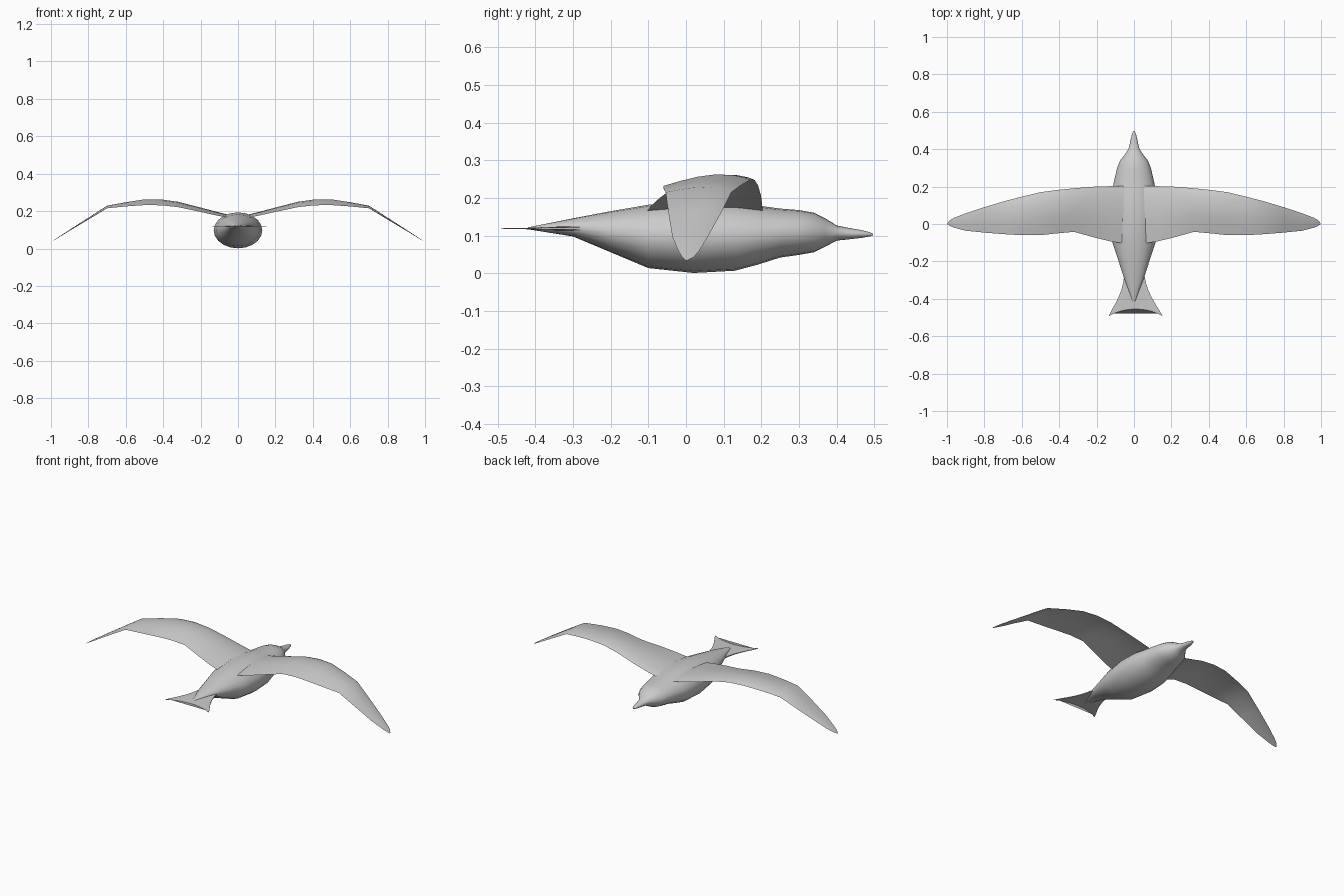
import bpy
from math import sin, cos, pi, radians


def add_mesh(name, verts, faces, angle=50):
    me = bpy.data.meshes.new(name)
    me.from_pydata(verts, [], faces)
    me.update()
    ob = bpy.data.objects.new(name, me)
    bpy.context.collection.objects.link(ob)
    bpy.ops.object.select_all(action='DESELECT')
    ob.select_set(True)
    bpy.context.view_layer.objects.active = ob
    bpy.ops.object.mode_set(mode='EDIT')
    bpy.ops.mesh.select_all(action='SELECT')
    bpy.ops.mesh.normals_make_consistent(inside=False)
    bpy.ops.object.mode_set(mode='OBJECT')
    bpy.ops.object.shade_smooth_by_angle(angle=radians(angle))
    return ob


def loft(name, rings, angle=50):
    """Skin closed rings with equal point counts and cap both ends."""
    n = len(rings[0])
    verts = [p for r in rings for p in r]
    faces = [(i * n + j, i * n + (j + 1) % n, (i + 1) * n + (j + 1) % n, (i + 1) * n + j)
             for i in range(len(rings) - 1) for j in range(n)]
    faces += [tuple(range(n)), tuple(range(len(verts) - n, len(verts)))]
    return add_mesh(name, verts, faces, angle)


# body with head and beak: y, half width, bottom z, top z
body = [(-0.42, 0.004, 0.117, 0.122), (-0.30, 0.050, 0.098, 0.146),
        (-0.20, 0.082, 0.056, 0.165), (-0.10, 0.115, 0.014, 0.182),
        (0.02, 0.130, 0.001, 0.193), (0.13, 0.127, 0.007, 0.190),
        (0.19, 0.115, 0.023, 0.180), (0.25, 0.102, 0.042, 0.172),
        (0.30, 0.090, 0.049, 0.168), (0.34, 0.074, 0.056, 0.161),
        (0.37, 0.050, 0.071, 0.146), (0.40, 0.030, 0.087, 0.127),
        (0.43, 0.022, 0.090, 0.121), (0.465, 0.015, 0.094, 0.115),
        (0.488, 0.008, 0.098, 0.109), (0.496, 0.002, 0.101, 0.105)]
SIDES = 20
loft("body", [[(w * cos(2 * pi * k / SIDES), y,
                (lo + hi) / 2 + (hi - lo) / 2 * sin(2 * pi * k / SIDES))
               for k in range(SIDES)] for y, w, lo, hi in body])

# wings: x, leading y, trailing y, leading z, trailing z, camber
wing = [(0.05, 0.203, -0.105, 0.165, 0.163, 0.016),
        (0.13, 0.202, -0.092, 0.184, 0.180, 0.018),
        (0.22, 0.199, -0.070, 0.207, 0.200, 0.020),
        (0.32, 0.191, -0.042, 0.234, 0.221, 0.021),
        (0.41, 0.182, -0.050, 0.248, 0.231, 0.021),
        (0.50, 0.170, -0.060, 0.248, 0.232, 0.021),
        (0.60, 0.146, -0.060, 0.234, 0.225, 0.017),
        (0.70, 0.120, -0.054, 0.215, 0.215, 0.014),
        (0.80, 0.090, -0.046, 0.155, 0.157, 0.009),
        (0.90, 0.057, -0.036, 0.095, 0.096, 0.005),
        (0.96, 0.034, -0.020, 0.058, 0.059, 0.003),
        (0.985, 0.020, -0.010, 0.043, 0.043, 0.001),
        (0.998, 0.003, -0.001, 0.034, 0.034, 0.0)]


def wing_ring(x, y0, y1, z0, z1, camber):
    def pt(t, c):
        return (x, y0 + (y1 - y0) * t, z0 + (z1 - z0) * t + c * sin(pi * t ** 0.8))
    ts = [0, 0.07, 0.2, 0.4, 0.6, 0.8]
    top = [pt(t, camber) for t in ts]
    under = [pt(t, camber * 0.45) for t in [1] + ts[:0:-1]]
    return top + under


for side, name in ((1, "right_wing"), (-1, "left_wing")):
    loft(name, [[(side * x, y, z) for x, y, z in wing_ring(*s)] for s in wing])

# tail fan: depth fraction 0 at the body, 1 at the concave rear edge
ROWS, COLS = 7, 10
widths = [0.055, 0.061, 0.071, 0.086, 0.104, 0.125, 0.144]
rings = []
for i in range(ROWS):
    f = i / (ROWS - 1)
    upper, lower = [], []
    for j in range(COLS + 1):
        u = 2 * j / COLS - 1
        x = u * widths[i] + 0.002 + 0.007 * f
        y = -0.28 - f * (0.175 + 0.037 * abs(u) ** 2.2)
        h = 0.007 * (1 - f) * (1 - 0.6 * u * u) + 0.0006
        upper.append((x, y, 0.119 + h))
        lower.append((x, y, 0.119 - h))
    rings.append(upper + lower[::-1])
loft("tail", rings)
